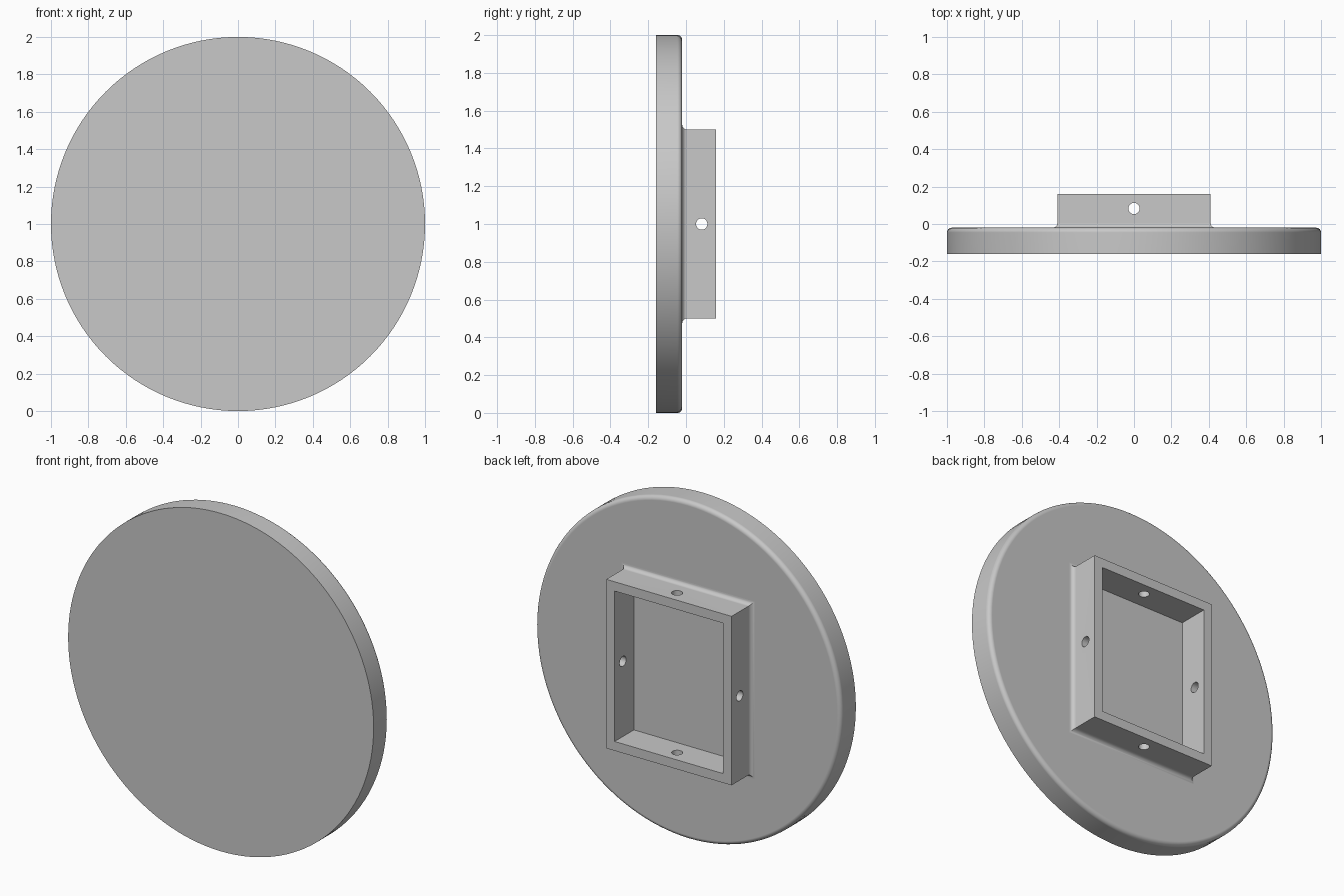
import bpy, bmesh, math
from mathutils import Matrix, Vector

cube = bpy.data.objects.get("Cube")
if cube:
    bpy.data.objects.remove(cube, do_unlink=True)

# One plain grey for the whole model
grey = bpy.data.materials.new("plain grey")
grey.use_nodes = True
colour = (0.58, 0.58, 0.58, 1)
grey.diffuse_color = colour
grey.node_tree.nodes["Principled BSDF"].inputs["Base Color"].default_value = colour

FRONT, FACE, BACK, MID = -0.16, -0.02, 0.16, 1.0
FILLET, STEPS = 0.025, 6


def finish(bm, name):
    bmesh.ops.recalc_face_normals(bm, faces=bm.faces)
    mesh = bpy.data.meshes.new(name)
    bm.to_mesh(mesh)
    bm.free()
    mesh.materials.append(grey)
    obj = bpy.data.objects.new(name, mesh)
    bpy.context.collection.objects.link(obj)
    return obj


def select(obj):
    bpy.ops.object.select_all(action='DESELECT')
    obj.select_set(True)
    bpy.context.view_layer.objects.active = obj


def smooth(obj):
    select(obj)
    bpy.ops.object.shade_smooth_by_angle(angle=math.radians(30))
    weighted = obj.modifiers.new("Weighted normals", 'WEIGHTED_NORMAL')
    weighted.keep_sharp = True


def bridge(bm, a, b):
    for i in range(len(a)):
        j = (i + 1) % len(a)
        bm.faces.new((a[i], a[j], b[j], b[i]))


def quarter():
    return [math.pi / 2 * i / STEPS for i in range(STEPS + 1)]


# Round plate with a rounded back rim
bm = bmesh.new()
profile = [(1, FRONT)] + [(1 - FILLET + FILLET * math.cos(t),
                           FACE - FILLET + FILLET * math.sin(t)) for t in quarter()]
sides = 128
rings = []
for r, y in profile:
    angles = [2 * math.pi * i / sides for i in range(sides)]
    rings.append([bm.verts.new((r * math.cos(a), y, MID + r * math.sin(a))) for a in angles])
for a, b in zip(rings, rings[1:]):
    bridge(bm, a, b)
bm.faces.new(rings[0])
bm.faces.new(rings[-1])
smooth(finish(bm, "round_plate"))

# Rectangular mounting frame, flared where it meets the plate
HALF_X, HALF_Z, WALL = 0.41, 0.5, 0.055
ROOT = FACE - 0.02
section = [(-WALL, ROOT), (-WALL, BACK), (0, BACK)]
section += [(FILLET - FILLET * math.cos(t), FACE + FILLET - FILLET * math.sin(t))
            for t in quarter()]
section.append((FILLET, ROOT))
bm = bmesh.new()
loops = []
for out, y in section:
    x, z = HALF_X + out, HALF_Z + out
    loops.append([bm.verts.new((sx * x, y, MID + sz * z))
                  for sx, sz in ((1, 1), (-1, 1), (-1, -1), (1, -1))])
for a, b in zip(loops, loops[1:] + loops[:1]):
    bridge(bm, a, b)
frame = finish(bm, "mounting_frame")

# Screw hole through the middle of each wall
bm = bmesh.new()
for d, reach in ((Vector((1, 0, 0)), HALF_X), (Vector((-1, 0, 0)), HALF_X),
                 (Vector((0, 0, 1)), HALF_Z), (Vector((0, 0, -1)), HALF_Z)):
    place = Matrix.Translation(Vector((0, 0.083, MID)) + d * (reach - WALL / 2))
    turn = d.to_track_quat('Z', 'Y').to_matrix().to_4x4()
    bmesh.ops.create_cone(bm, cap_ends=True, segments=32, radius1=0.03, radius2=0.03,
                          depth=WALL * 2, matrix=place @ turn)
cutter = finish(bm, "hole_cutter")
cutter.hide_render = True
cut = frame.modifiers.new("Screw holes", 'BOOLEAN')
cut.operation, cut.solver, cut.object = 'DIFFERENCE', 'EXACT', cutter
select(frame)
bpy.ops.object.modifier_apply(modifier=cut.name)
bpy.data.objects.remove(cutter, do_unlink=True)
smooth(frame)
